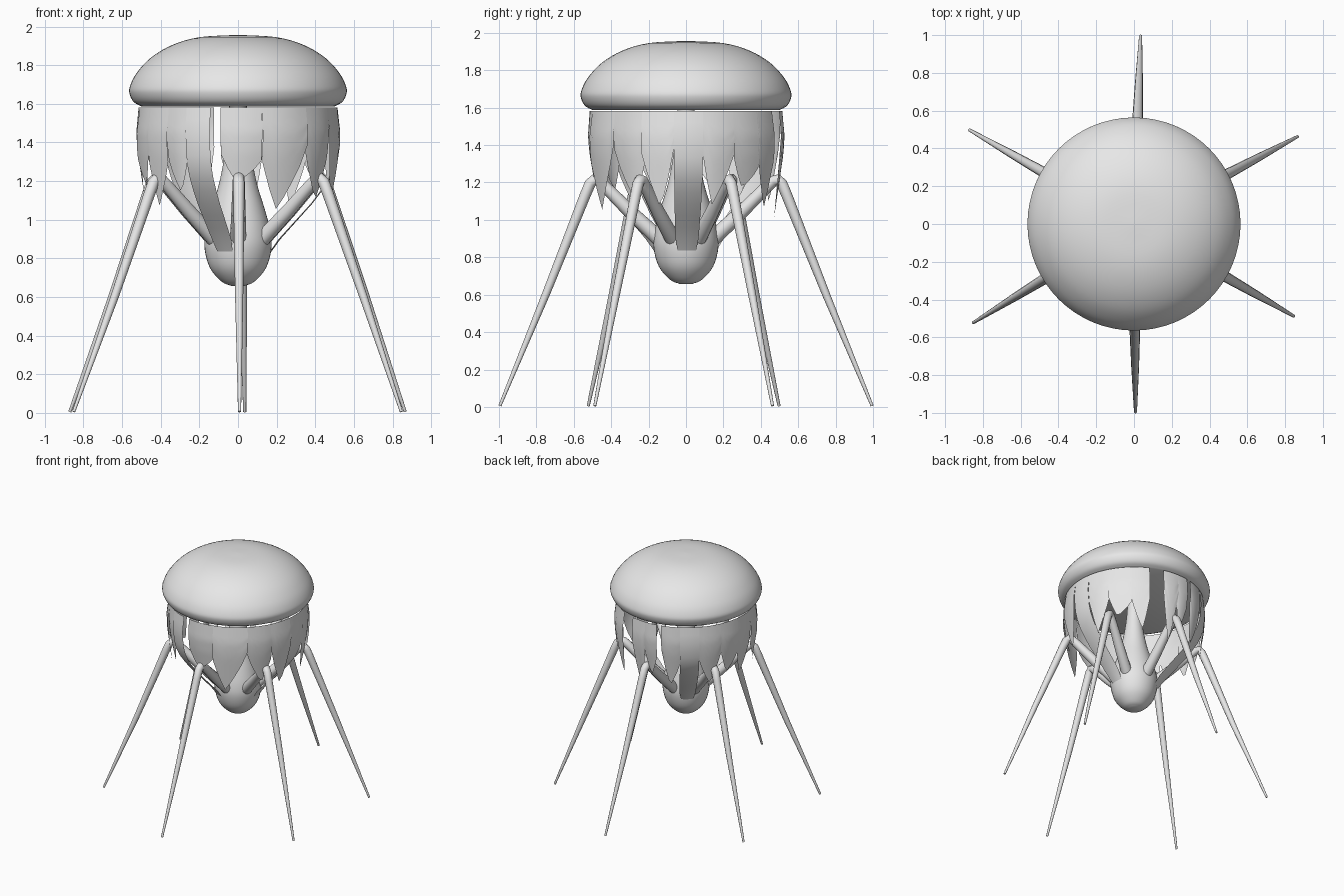
import bpy, bmesh, math, random
from mathutils import Vector

if "Cube" in bpy.data.objects:
    bpy.data.objects.remove(bpy.data.objects["Cube"])

random.seed(4)
grey = bpy.data.materials.new("plain grey")
grey.diffuse_color = (0.8, 0.8, 0.8, 1)
grey.use_nodes = True
grey.node_tree.nodes["Principled BSDF"].inputs["Base Color"].default_value = grey.diffuse_color


def add_mesh(name, bm, angle=40):
    me = bpy.data.meshes.new(name)
    bm.to_mesh(me)
    bm.free()
    ob = bpy.data.objects.new(name, me)
    bpy.context.collection.objects.link(ob)
    me.materials.append(grey)
    bpy.ops.object.select_all(action='DESELECT')
    ob.select_set(True)
    bpy.context.view_layer.objects.active = ob
    bpy.ops.object.shade_smooth_by_angle(angle=math.radians(angle))
    return ob


def smooth(points, steps=4):
    """Catmull-Rom resampling of a list of points."""
    p = [Vector(q) for q in points]
    p = [2 * p[0] - p[1]] + p + [2 * p[-1] - p[-2]]
    out = []
    for i in range(1, len(p) - 2):
        for s in range(steps):
            t = s / steps
            out.append(0.5 * (2 * p[i] + (p[i + 1] - p[i - 1]) * t
                       + (2 * p[i - 1] - 5 * p[i] + 4 * p[i + 1] - p[i + 2]) * t * t
                       + (3 * p[i] - p[i - 1] - 3 * p[i + 1] + p[i + 2]) * t ** 3))
    return out + [p[-2]]


def lathe(name, profile, sides=64):
    """Closed solid of revolution from (radius, z) points, top to bottom."""
    bm = bmesh.new()
    rings = [[bm.verts.new((r * math.cos(2 * math.pi * k / sides),
                            r * math.sin(2 * math.pi * k / sides), z))
              for k in range(sides)] for r, z in profile]
    for a, b in zip(rings, rings[1:]):
        for k in range(sides):
            n = (k + 1) % sides
            bm.faces.new((a[k], b[k], b[n], a[n]))
    bm.faces.new(rings[0])
    bm.faces.new(rings[-1][::-1])
    bmesh.ops.recalc_face_normals(bm, faces=bm.faces)
    return add_mesh(name, bm)


# Domed cap with flat underside
lathe("cap", smooth([(0.01, 1.957), (0.2, 1.945), (0.34, 1.905), (0.45, 1.84),
                     (0.525, 1.76), (0.56, 1.69), (0.561, 1.65), (0.54, 1.61), (0.50, 1.587)]))

# Teardrop body rising into a thin stem
lathe("body", smooth([(0.045, 1.59), (0.06, 1.4), (0.095, 1.2), (0.14, 1.05), (0.168, 0.94),
                      (0.173, 0.85), (0.145, 0.75), (0.085, 0.68), (0.035, 0.658)]), 40)


# Six bent, tapering legs
def leg(name, foot, sides=12):
    r_foot = foot.length
    d = Vector((foot.x, foot.y, 0)).normalized()
    side = Vector((-d.y, d.x, 0))
    path = [(0.10, 0.865, 0.042), (0.15, 0.905, 0.042), (0.30, 1.045, 0.037), (0.43, 1.175, 0.032),
            (0.465, 1.207, 0.031), (0.49, 1.215, 0.030), (0.512, 1.195, 0.030),
            (0.54, 1.13, 0.029), (0.75, 0.60, 0.021), (r_foot - 0.005, 0.006, 0.008)]
    bm = bmesh.new()
    rings = []
    for i, (r, z, w) in enumerate(path):
        a, b = path[max(i - 1, 0)], path[min(i + 1, len(path) - 1)]
        tan = (d * (b[0] - a[0]) + Vector((0, 0, b[1] - a[1]))).normalized()
        nor = tan.cross(side)
        c = d * r + Vector((0, 0, z))
        rings.append([bm.verts.new(c + w * (side * math.cos(t) + nor * math.sin(t)))
                      for t in (2 * math.pi * k / sides for k in range(sides))])
    for a, b in zip(rings, rings[1:]):
        for k in range(sides):
            n = (k + 1) % sides
            bm.faces.new((a[k], a[n], b[n], b[k]))
    bm.faces.new(rings[0])
    bm.faces.new(rings[-1])
    bmesh.ops.recalc_face_normals(bm, faces=bm.faces)
    add_mesh(name, bm, 60)


feet = {"back": (0.035, 1.0), "back_left": (-0.875, 0.50), "front_left": (-0.855, -0.525),
        "front": (0.008, -1.0), "front_right": (0.85, -0.49), "back_right": (0.87, 0.465)}
for name, xy in feet.items():
    leg(name + "_leg", Vector(xy))

# Hanging torn strips: (radius, z) fall lines, one curling in to the body, one hanging straight
CURL = [(0.17, 0.83), (0.22, 0.90), (0.31, 1.0), (0.40, 1.1), (0.47, 1.2),
        (0.515, 1.3), (0.53, 1.45), (0.515, 1.582)]
HANG = [(0.465, 0.83), (0.485, 1.05), (0.505, 1.2), (0.525, 1.35), (0.53, 1.45), (0.515, 1.582)]


def radius_at(line, z):
    for (r0, z0), (r1, z1) in zip(line, line[1:]):
        if z <= z1:
            return r0 + (r1 - r0) * max(z - z0, 0) / (z1 - z0)
    return line[-1][0]


def strip(name, a0, a1, tip, long=False):
    """Sheet between two angles whose lower edge is a blunt or pointed tear."""
    cols, rows = 6, 12
    peak = random.uniform(0.3, 0.7)
    left, right = random.uniform(1.27, 1.40), random.uniform(1.27, 1.40)
    lean = 0 if long else random.uniform(-0.02, 0.008)
    bm = bmesh.new()
    grid = []
    for c in range(cols + 1):
        u = c / cols
        if long:
            low = tip
        elif u < peak:
            low = left + (tip - left) * (u / peak) ** 0.8
        else:
            low = right + (tip - right) * ((1 - u) / (1 - peak)) ** 0.8
        col = []
        for k in range(rows + 1):
            t = k / rows
            z = 1.582 + (low - 1.582) * t
            r = radius_at(CURL if long else HANG, z) + lean * t
            mid = (a0 + a1) / 2
            # the long strips keep most of their width while curling inward
            ang = mid + (a0 + (a1 - a0) * u - mid) * (min(0.52 / r, 2.4) ** 0.75 if long else 1)
            ang = math.radians(ang)
            col.append(bm.verts.new((r * math.cos(ang), r * math.sin(ang), z)))
        grid.append(col)
    for a, b in zip(grid, grid[1:]):
        for k in range(rows):
            bm.faces.new((a[k], a[k + 1], b[k + 1], b[k]))
    add_mesh(name, bm, 60)


for i, (a0, a1) in enumerate([(239, 254), (353, 370), (120, 136)]):
    strip(f"long_strip_{i + 1}", a0, a1, 0.835, True)

short = [(260, 284, 1.19), (284, 313, 1.05), (312, 334, 1.10), (333, 353, 1.06),
         (10, 30, 1.08), (29, 48, 1.17), (47, 63, 1.06), (75, 89, 1.00), (88, 100, 1.15),
         (104, 120, 1.08), (136, 155, 1.09), (154, 173, 1.16), (172, 191, 1.10),
         (190, 209, 1.18), (208, 226, 1.07), (225, 239, 1.14)]
for i, (a0, a1, tip) in enumerate(short):
    strip(f"short_strip_{i + 1}", a0, a1, tip)
